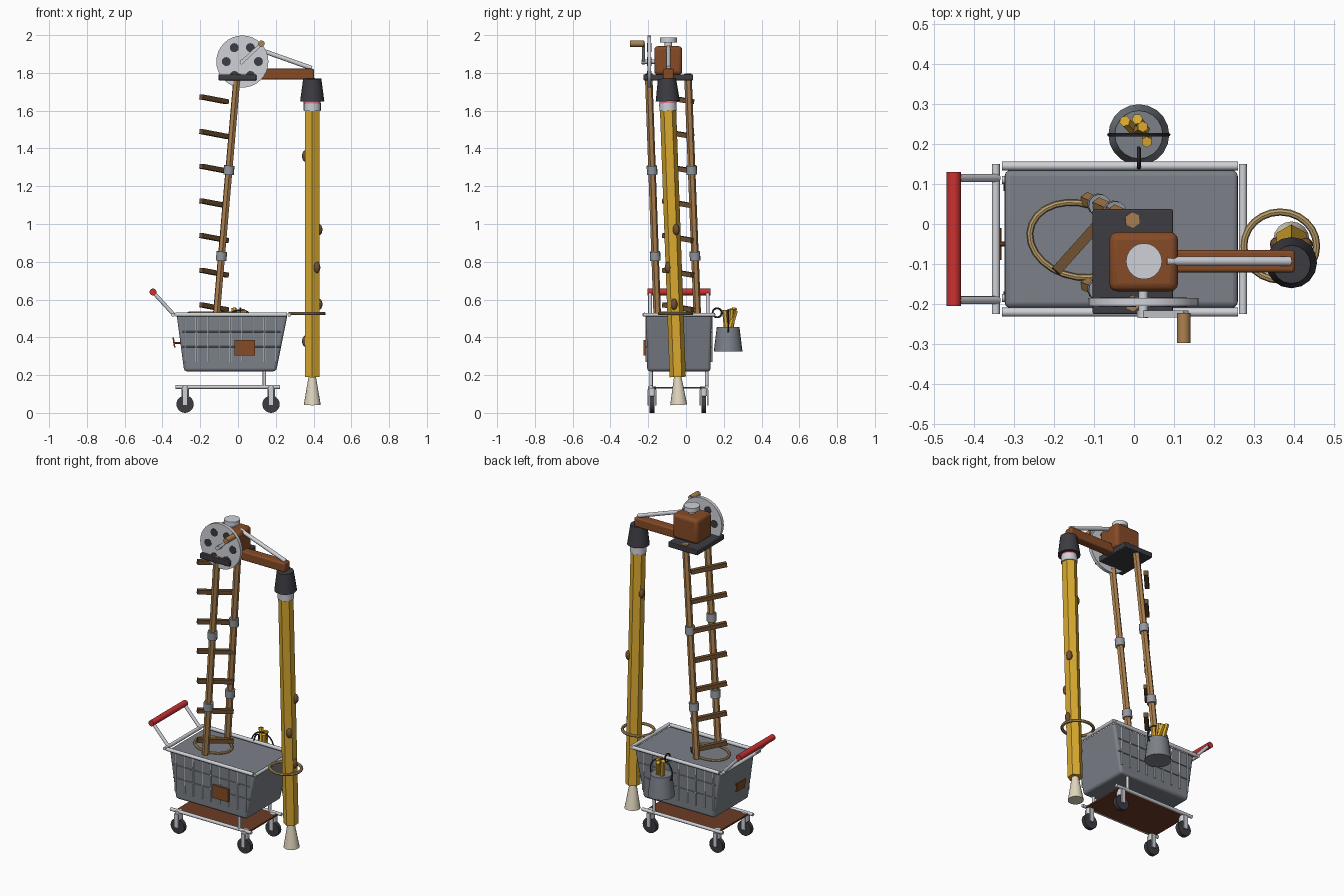
import bpy, bmesh
from math import cos, sin, pi, radians
from mathutils import Vector, Matrix

if "Cube" in bpy.data.objects:
    bpy.data.objects.remove(bpy.data.objects["Cube"])

MATS = {}
COL = dict(light=(.62, .64, .68), mid=(.2, .22, .25), dark=(.045, .045, .055), red=(.6, .03, .03),
           wood=(.42, .22, .08), rung=(.16, .08, .03), rust=(.24, .07, .02), yellow=(.7, .4, .03),
           cream=(.75, .68, .52), pink=(.8, .2, .3), rope=(.5, .34, .14), pan=(.15, .045, .02), band=(.3, .32, .35))


def finish(name, bm, col, smooth=True, bevel=0):
    me = bpy.data.meshes.new(name)
    bmesh.ops.recalc_face_normals(bm, faces=bm.faces)
    bm.to_mesh(me)
    bm.free()
    ob = bpy.data.objects.new(name, me)
    bpy.context.collection.objects.link(ob)
    if col not in MATS:
        MATS[col] = bpy.data.materials.new(col)
        MATS[col].diffuse_color = (*COL[col], 1)
    me.materials.append(MATS[col])
    if bevel:
        m = ob.modifiers.new("bevel", 'BEVEL')
        m.width, m.segments = bevel, 3
    if smooth:
        bpy.ops.object.select_all(action='DESELECT')
        ob.select_set(True)
        bpy.context.view_layer.objects.active = ob
        bpy.ops.object.shade_smooth_by_angle(angle=radians(35))
    return ob


def rod(name, a, b, r, col, n=12, r2=None, spin=0):
    """Cylinder or cone from a to b."""
    a, b = Vector(a), Vector(b)
    d = b - a
    bm = bmesh.new()
    mat = Matrix.Translation((a + b) / 2) @ d.to_track_quat('Z', 'Y').to_matrix().to_4x4() @ Matrix.Rotation(spin, 4, 'Z')
    bmesh.ops.create_cone(bm, cap_ends=True, segments=n, radius1=r, radius2=r if r2 is None else r2,
                          depth=d.length, matrix=mat)
    return finish(name, bm, col, n > 8)


def box(name, lo, hi, col, bevel=0, inset=(0, 0, 0, 0)):
    """Box between corners; inset pulls the bottom in at -x, +x, -y, +y."""
    lo, hi = Vector(lo), Vector(hi)
    bm = bmesh.new()
    bmesh.ops.create_cube(bm, size=1)
    for v in bm.verts:
        up = v.co.z > 0
        p = [hi[i] if v.co[i] > 0 else lo[i] for i in range(3)]
        if not up:
            p[0] += -inset[1] if v.co.x > 0 else inset[0]
            p[1] += -inset[3] if v.co.y > 0 else inset[2]
        v.co = p
    return finish(name, bm, col, bevel > 0, bevel)


def ring(name, c, u, v, r, col, n=24, k=8):
    """Elliptical tube ring with half-axes u and v."""
    c, u, v = Vector(c), Vector(u), Vector(v)
    w = u.cross(v).normalized()
    bm = bmesh.new()
    loops = []
    for i in range(n):
        t = 2 * pi * i / n
        p = u * cos(t) + v * sin(t)
        nrm = (-u * sin(t) + v * cos(t)).cross(w).normalized()
        loops.append([bm.verts.new(c + p + r * (nrm * cos(2 * pi * j / k) + w * sin(2 * pi * j / k))) for j in range(k)])
    for i in range(n):
        A, B = loops[i], loops[(i + 1) % n]
        for j in range(k):
            bm.faces.new((A[j], A[(j + 1) % k], B[(j + 1) % k], B[j]))
    return finish(name, bm, col)


# cart basket, rim, ribs
box("basket", (-.325, -.21, .22), (.262, .135, .52), 'mid', .015, (.04, .06, .005, .005))
for i, y in enumerate((-.22, .145)):
    s = -1 if i == 0 else 1
    rod(f"rim_side_{i}", (-.33, y, .52), (.26, y, .52), .011, 'light')
    yf = -.209 if i == 0 else .134
    for k in range(9):
        x = -.28 + k * .06
        rod(f"rib_{i}_{k}", (x, yf, .27), (x, yf, .51), .005, 'light', 6)
    for z in (.35, .43):
        rod(f"wire_{i}_{z}", (-.295, yf, z), (.225, yf, z), .004, 'mid', 6)
for x in (-.345, .272):
    rod("rim_end", (x, -.225, .52), (x, .15, .52), .01, 'light')
    rod("rim_corner_bar", (x * .99, -.2, .515), (x * .99, .13, .515), .006, 'light')

# push handle
rod("push_handle", (-.45, -.205, .64), (-.45, .13, .64), .018, 'red', 16)
for y in (-.19, .115):
    rod("handle_arm", (-.34, y, .52), (-.45, y, .64), .01, 'light')

# plates on the basket
box("front_plate", (-.018, -.225, .305), (.09, -.212, .385), 'rust')
rod("left_plate_pin", (-.30, -.05, .37), (-.34, -.05, .37), .006, 'rust', 8)
box("left_plate", (-.347, -.09, .345), (-.339, -.01, .4), 'rust', 0, (.008, -.008, 0, 0))

# undercarriage
box("bottom_pan", (-.3, -.18, .128), (.2, .11, .138), 'pan')
for y in (-.185, .11):
    rod("frame_rail", (-.33, y, .137), (.222, y, .137), .01, 'light')
    rod("frame_post", (.14, y, .137), (.14, y, .24), .009, 'light')
for x in (-.28, .175):
    for y in (-.18, .095):
        rod("caster_stem", (x, y, .09), (x, y, .14), .02, 'light')
        for s in (-1, 1):
            box("caster_fork", (x - .013, y + s * .02 - .004, .04), (x + .013, y + s * .02 + .004, .125), 'light')
        rod("caster_wheel", (x, y - .012, .046), (x, y + .012, .046), .046, 'dark', 20)

# ladder rails, bands and slanted rungs
for y0, y1 in ((-.152, -.198), (.06, .01)):
    a, b = Vector((-.115, y0, .51)), Vector((-.004, y1, 1.795))
    rod("ladder_rail", a, b, .02, 'wood', 6)
    for z in (.83, 1.285):
        p, d = a.lerp(b, (z - .51) / 1.285), (b - a).normalized() * .024
        rod("rail_band", p - d, p + d, .028, 'band')
for k in range(7):
    z = 1.66 - k * .1835
    rod(f"rung_{k}", (-.195, -.118, z + .013), (-.058, .035, z - .013), .018, 'rung', 4, spin=pi / 4)
ring("basket_rope", (-.14, -.04, .528), (-.115, .04, 0), (.035, .085, 0), .008, 'rope')

# platform, gearbox, cap
box("platform", (-.103, -.225, 1.76), (.097, .037, 1.792), 'dark', .004)
box("gearbox", (-.062, -.168, 1.79), (.11, -.02, 1.942), 'rust', .02)
rod("cap_neck", (.025, -.093, 1.93), (.025, -.093, 1.97), .02, 'light')
rod("cap", (.025, -.093, 1.962), (.025, -.093, 1.988), .045, 'light', 20)

# boom and brace
box("boom", (.05, -.121, 1.766), (.402, -.065, 1.822), 'rust', .008)
rod("boom_brace", (.08, -.093, 1.935), (.39, -.093, 1.825), .012, 'light')

# crank wheel
wx, wz = .023, 1.86
rod("crank_wheel", (wx, -.205, wz), (wx, -.185, wz), .138, 'light', 32)
rod("crank_axle", (wx, -.235, wz), (wx, -.16, wz), .012, 'light')
for k in range(6):
    x, z = wx + .085 * cos(k * pi / 3), wz + .085 * sin(k * pi / 3)
    rod("wheel_hole", (x, -.207, z), (x, -.183, z), .024, 'dark')
rod("crank_arm", (wx - .01, -.225, wz - .01), (.13, -.225, 1.96), .012, 'light', 4, spin=pi / 4)
rod("crank_grip", (.124, -.222, 1.955), (.124, -.297, 1.955), .017, 'wood', 12)

# big hexagonal pole with socket and tip
def pole(z):
    return Vector((.393, -.044 - .036 * (z - .19), z))

rod("pole", pole(.19), pole(1.61), .043, 'yellow', 6)
rod("pole_tip", pole(.042), pole(.195), .045, 'cream', 16, .019)
rod("ferrule", pole(1.6), pole(1.64), .046, 'light', 16)
rod("pink_ring", pole(1.635), pole(1.655), .045, 'pink', 16)
rod("socket", pole(1.65), pole(1.77), .064, 'dark', 16, .048)
for dx, dy, z in ((-.036, .01, 1.36), (.025, -.03, .77), (.036, .02, .97), (.036, -.005, .575), (-.036, 0, .38)):
    bm = bmesh.new()
    c = pole(z) + Vector((dx, dy, 0))
    bmesh.ops.create_uvsphere(bm, u_segments=12, v_segments=8, radius=1,
                              matrix=Matrix.Translation(c) @ Matrix.Diagonal((.018, .018, .03, 1)))
    finish("knot", bm, 'rung')
ring("pole_rope", (.365, -.055, .526), (.091, 0, 0), (0, .085, 0), .009, 'rope')

# hanging bucket
rod("bucket", (.012, .223, .325), (.012, .223, .455), .076, 'mid', 20, .06)
ring("bucket_bail", (.012, .223, .47), (.075, 0, 0), (0, 0, .075), .004, 'dark')
ring("bucket_hook", (.012, .165, .53), (0, .024, 0), (0, 0, .024), .005, 'dark')
for x, y, dx, dy, z in ((-.023, .257, .02, -.02, .555), (.022, .243, -.015, -.01, .55), (.032, .205, 0, .01, .545), (.008, .262, .02, -.03, .54)):
    rod("small_stick", (x + dx, y + dy, .44), (x, y, z), .014, 'yellow', 6)

for m in bpy.data.materials:
    if m.users and not m.is_grease_pencil:
        m.use_nodes = True
        m.node_tree.nodes["Principled BSDF"].inputs["Base Color"].default_value = m.diffuse_color
